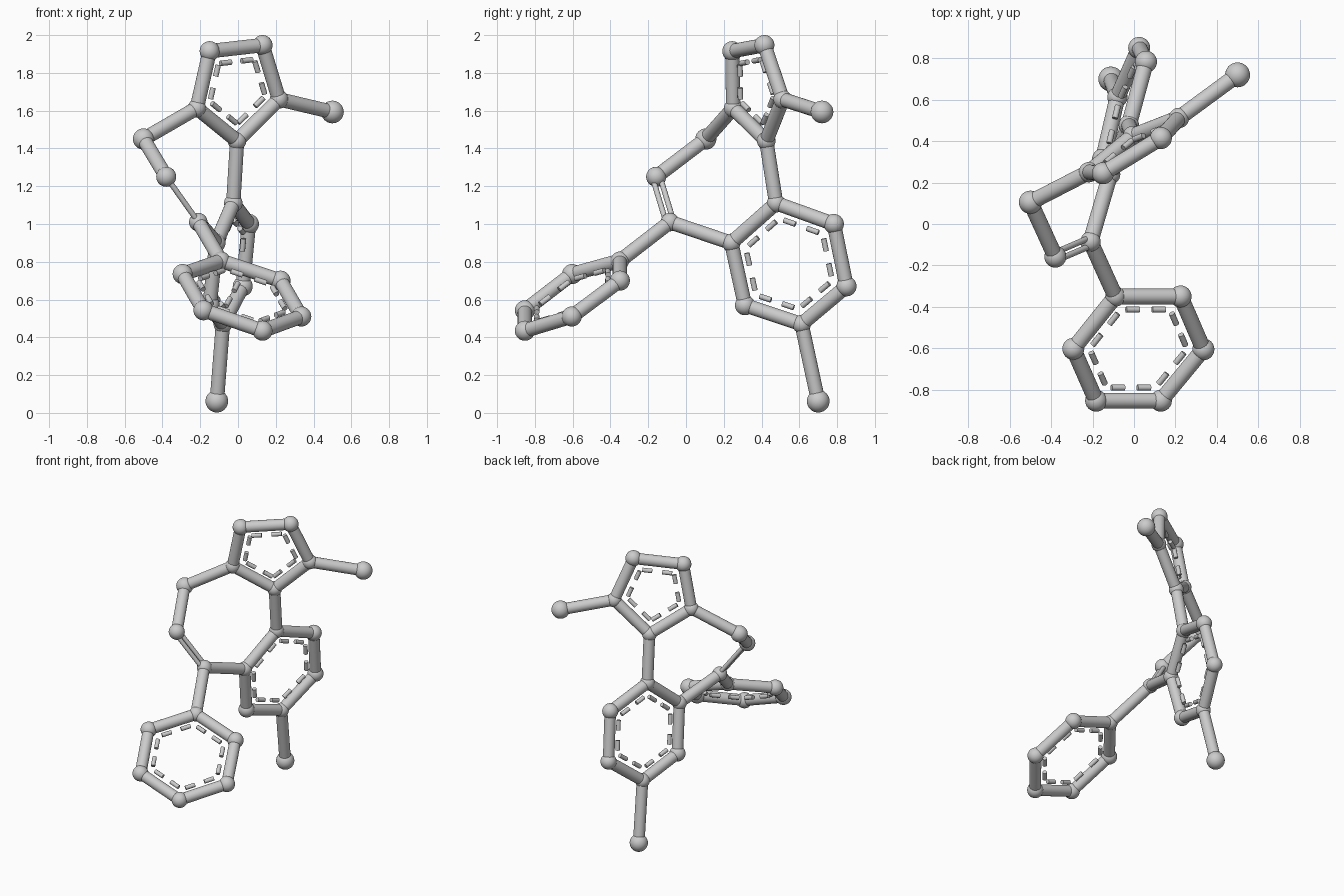
import bpy
import bmesh
from mathutils import Vector, Matrix

cube = bpy.data.objects.get("Cube")
if cube:
    bpy.data.objects.remove(cube, do_unlink=True)

grey = bpy.data.materials.new("carbon grey")
grey.use_nodes = True
colour = (0.6, 0.6, 0.6, 1)
grey.diffuse_color = colour
grey.node_tree.nodes["Principled BSDF"].inputs["Base Color"].default_value = colour

BOND, THIN = 0.038, 0.0145
# Ball radius by the number of attached hydrogens
BALL = [0.049, 0.053, 0.056, 0.06]


def finish(name, bm):
    mesh = bpy.data.meshes.new(name)
    bm.to_mesh(mesh)
    bm.free()
    mesh.materials.append(grey)
    ob = bpy.data.objects.new(name, mesh)
    bpy.context.collection.objects.link(ob)
    bpy.ops.object.select_all(action="DESELECT")
    ob.select_set(True)
    bpy.context.view_layer.objects.active = ob
    bpy.ops.object.shade_smooth_by_angle(angle=0.7)


def rod(bm, a, b, radius, sides=24):
    d = b - a
    turn = d.to_track_quat("Z", "Y").to_matrix().to_4x4()
    bmesh.ops.create_cone(bm, cap_ends=True, segments=sides, radius1=radius, radius2=radius,
                          depth=d.length, matrix=Matrix.Translation((a + b) / 2) @ turn)


# Atom positions, grouped by part, with hydrogen counts
parts = {
    "five_ring": [((-.15, .245, 1.915), 1), ((.13, .415, 1.947), 1), ((.217, .512, 1.66), 0),
                  ((-.005, .425, 1.44), 0), ((-.218, .25, 1.613), 0)],
    "phenyl_ring": [((-.09, -.35, .805), 0), ((-.293, -.603, .735), 1), ((-.183, -.853, .543), 1),
                    ((.13, -.853, .435), 1), ((.335, -.605, .51), 1), ((.225, -.35, .70), 1)],
    "tolyl_ring": [((-.025, .477, 1.11), 0), ((.058, .783, 1.0), 1), ((.025, .85, .67), 1),
                   ((-.08, .612, .47), 0), ((-.15, .312, .57), 1), ((-.115, .24, .90), 0)],
    "bridge": [((-.50, .105, 1.45), 2), ((-.38, -.158, 1.25), 1), ((-.21, -.085, 1.01), 0)],
    "methyl": [((.50, .72, 1.593), 3), ((-.112, .70, .062), 3)],
}
points = {part: [Vector(p) for p, h in atoms] for part, atoms in parts.items()}

# Balls
for part, atoms in parts.items():
    bm = bmesh.new()
    for p, hydrogens in atoms:
        bmesh.ops.create_uvsphere(bm, u_segments=32, v_segments=16, radius=BALL[hydrogens],
                                  matrix=Matrix.Translation(p))
    finish(part + "_balls", bm)

# Rings: solid outer rods and two inner dashes along every side
for part in ("five_ring", "phenyl_ring", "tolyl_ring"):
    ring = points[part]
    centre = sum(ring, Vector()) / len(ring)
    rods, dashes = bmesh.new(), bmesh.new()
    for i, a in enumerate(ring):
        b = ring[(i + 1) % len(ring)]
        rod(rods, a, b, BOND)
        inward = centre - (a + b) / 2
        side = (b - a).normalized()
        inward -= side * inward.dot(side)
        shift = inward.normalized() * 0.072
        for t in (0.2, 0.6):
            rod(dashes, a.lerp(b, t) + shift, a.lerp(b, t + 0.2) + shift, THIN, 16)
    finish(part + "_rods", rods)
    finish(part + "_dashes", dashes)

# Single rods between the parts
five, phenyl, tolyl = points["five_ring"], points["phenyl_ring"], points["tolyl_ring"]
bridge, methyl = points["bridge"], points["methyl"]
links = {
    "ring_link": (five[3], tolyl[0]),
    "upper_bridge_rod": (five[4], bridge[0]),
    "middle_bridge_rod": (bridge[0], bridge[1]),
    "lower_bridge_rod": (bridge[2], tolyl[5]),
    "phenyl_link": (bridge[2], phenyl[0]),
    "upper_methyl_rod": (five[2], methyl[0]),
    "lower_methyl_rod": (tolyl[3], methyl[1]),
}
for name, (a, b) in links.items():
    bm = bmesh.new()
    rod(bm, a, b, BOND)
    finish(name, bm)

# Double rod in the bridge
a, b = bridge[1], bridge[2]
along = (b - a).normalized()
offset = Vector((0, 1, 0))
offset = (offset - along * offset.dot(along)).normalized() * 0.02
bm = bmesh.new()
for sign in (-1, 1):
    rod(bm, a + offset * sign, b + offset * sign, THIN, 16)
finish("double_rod", bm)
